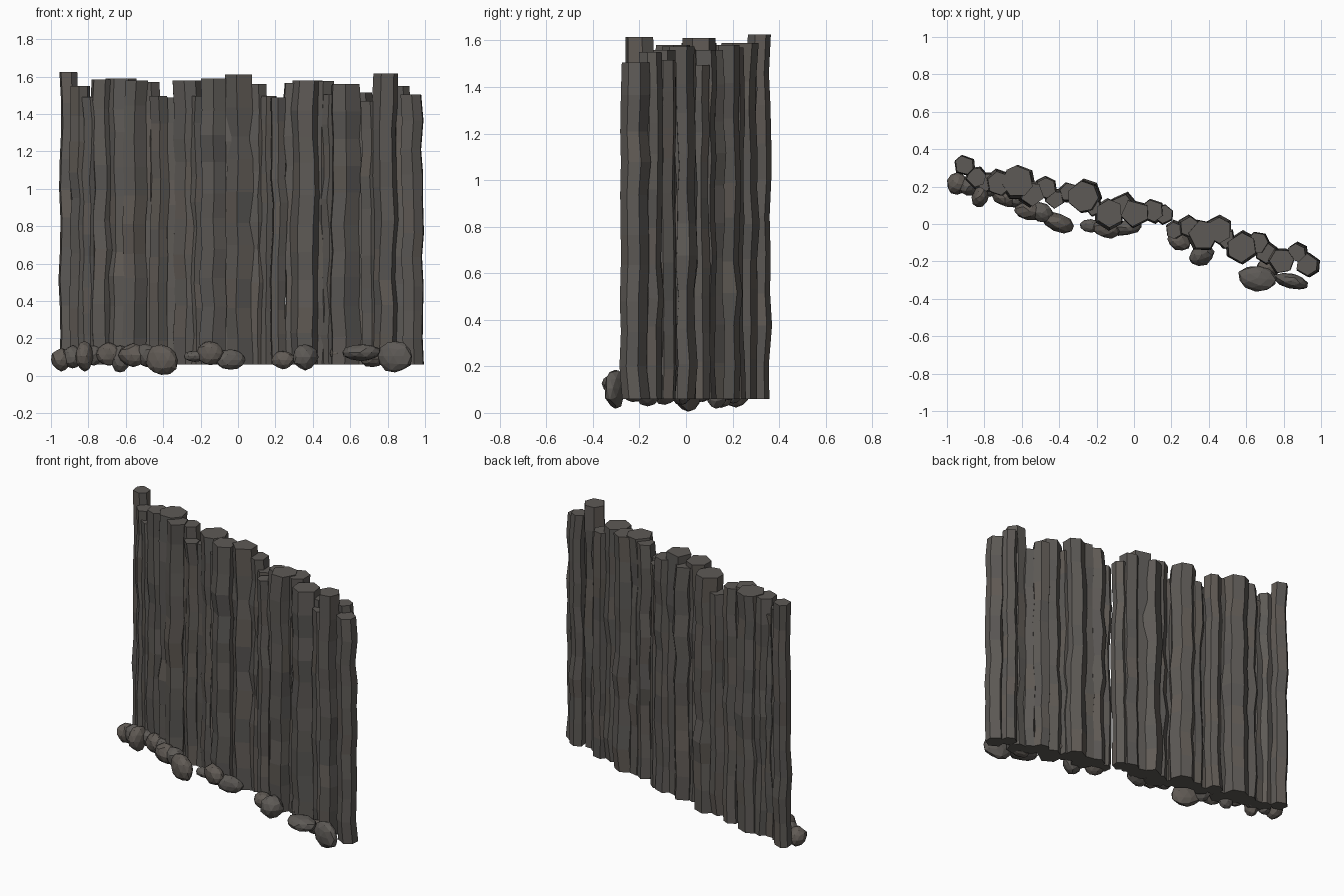
import bpy, bmesh, math, random
from mathutils import Vector, Matrix, noise

random.seed(7)


def material(name, rgb):
    m = bpy.data.materials.new(name)
    m.diffuse_color = (*rgb, 1)
    return m


STONES = [material("basalt_grey", (0.110, 0.101, 0.092)),
          material("basalt_warm", (0.119, 0.104, 0.091)),
          material("basalt_cool", (0.101, 0.095, 0.089))]
BASE_Z = 0.06


def finish(bm, name, mats):
    bmesh.ops.recalc_face_normals(bm, faces=bm.faces)
    me = bpy.data.meshes.new(name)
    bm.to_mesh(me)
    bm.free()
    for m in mats:
        me.materials.append(m)
    ob = bpy.data.objects.new(name, me)
    bpy.context.collection.objects.link(ob)
    return ob


# Wavering prism: stacked polygon rings, each slightly shifted and scaled
def column(i, x, y, r, top):
    n = 7 if r > 0.08 else random.choice((5, 6, 6))
    turn = random.uniform(0, math.tau)
    angles = [turn + math.tau * (k + random.uniform(-.15, .15)) / n for k in range(n)]
    levels = 11
    bm = bmesh.new()
    rings = []
    for j in range(levels):
        end = j in (0, levels - 1)
        z = BASE_Z + (top - BASE_Z) * j / (levels - 1)
        if not end:
            z += random.uniform(-.02, .02)
        s = r * (1 if end else random.uniform(0.94, 1.08))
        dx, dy = random.uniform(-.008, .008), random.uniform(-.008, .008)
        rings.append([bm.verts.new((x + dx + s * math.cos(a), y + dy + s * math.sin(a), z))
                      for a in angles])
    for a, b in zip(rings, rings[1:]):
        for k in range(n):
            f = bm.faces.new((a[k], a[(k + 1) % n], b[(k + 1) % n], b[k]))
            f.material_index = random.choice((0, 0, 0, 1, 2))
    bm.faces.new(rings[0][::-1])
    bm.faces.new(rings[-1])
    finish(bm, f"stone_column_{i:02d}", STONES)


# Faceted boulder: squashed low-poly sphere with lumpy surface
def rock(i, x, y, z, rx, ry, rz, turn):
    bm = bmesh.new()
    bmesh.ops.create_icosphere(bm, subdivisions=2, radius=1)
    off = Vector((i * 3.1, i * 1.7, 0))
    for v in bm.verts:
        v.co *= 1 + 0.16 * noise.noise(v.co * 1.3 + off)
        v.co = Vector((v.co.x * rx, v.co.y * ry, v.co.z * rz))
    bmesh.ops.transform(bm, verts=bm.verts,
                        matrix=Matrix.Translation((x, y, z)) @ Matrix.Rotation(turn, 4, 'Z'))
    for v in bm.verts:
        v.co.z = max(v.co.z, 0)
        v.co.x = max(v.co.x, -1)
    finish(bm, f"base_rock_{i:02d}", [STONES[i % 2]])


# x, y, radius, top height
columns = [
    (-.905, .315, .052, 1.625), (-.845, .25, .053, 1.55), (-.785, .225, .05, 1.49),
    (-.72, .225, .065, 1.585), (-.62, .22, .085, 1.59), (-.55, .16, .065, 1.58),
    (-.47, .195, .055, 1.57), (-.42, .14, .05, 1.495), (-.35, .165, .05, 1.488),
    (-.265, .15, .083, 1.58), (-.22, .09, .045, 1.495), (-.13, .05, .076, 1.59),
    (-.055, .10, .065, 1.56), (.01, .06, .076, 1.61), (.10, .07, .06, 1.56),
    (.16, .05, .05, 1.495), (.22, -.03, .045, 1.487), (.295, -.01, .055, 1.565),
    (.365, -.06, .08, 1.58), (.45, -.03, .07, 1.575), (.49, -.075, .05, 1.505),
    (.575, -.125, .08, 1.56), (.66, -.10, .058, 1.515), (.71, -.155, .055, 1.468),
    (.785, -.195, .066, 1.615), (.875, -.15, .05, 1.55), (.93, -.22, .06, 1.505)]
for i, c in enumerate(columns):
    column(i + 1, *c)

# x, y, z, three radii, turn
rocks_left = [
    (-.945, .215, .085, .055, .06, .06, 0), (-.885, .20, .10, .05, .05, .06, .4),
    (-.82, .15, .105, .045, .065, .08, -.3), (-.77, .19, .11, .05, .045, .055, 0),
    (-.69, .14, .115, .07, .045, .06, -.4), (-.63, .13, .09, .05, .045, .075, 0),
    (-.56, .07, .11, .08, .05, .06, -.2), (-.49, .06, .11, .07, .05, .06, -.5),
    (-.41, .01, .083, .095, .05, .08, -.4)]
rocks_right = [
    (-.23, -.01, .105, .06, .035, .03, 0), (-.15, -.03, .12, .075, .045, .065, -.3),
    (-.04, -.02, .085, .085, .04, .055, .2), (.24, -.09, .085, .065, .05, .05, -.4),
    (.36, -.165, .10, .07, .055, .07, .5), (.53, -.12, .12, .04, .06, .035, 0),
    (.66, -.29, .125, .105, .07, .045, -.1), (.72, -.23, .09, .07, .05, .045, 0),
    (.84, -.305, .105, .095, .042, .085, -.25)]
for i, r in enumerate(rocks_left + rocks_right):
    rock(i + 1, *r)
